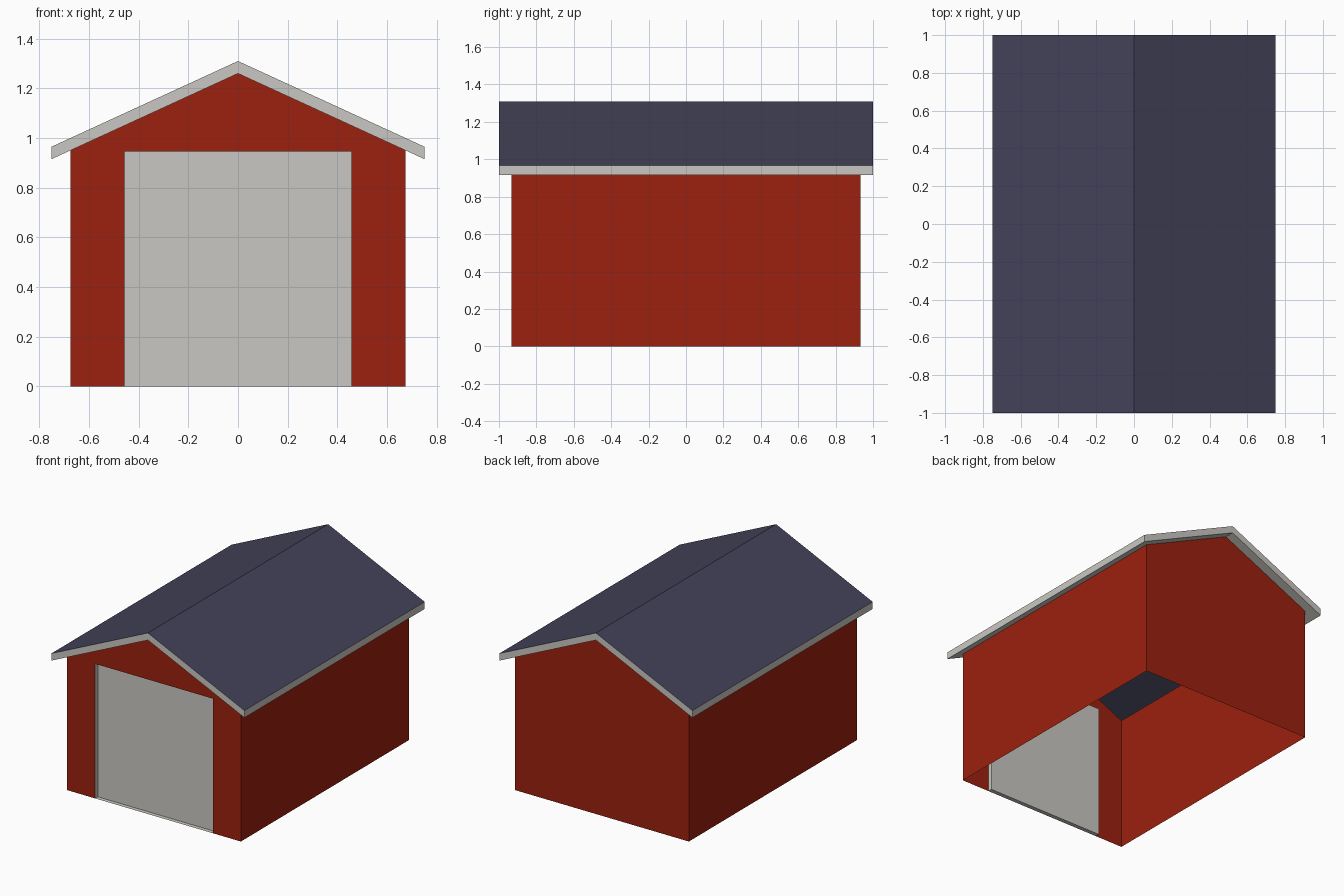
import bpy, bmesh

if "Cube" in bpy.data.objects:
    bpy.data.objects.remove(bpy.data.objects["Cube"])

# Main dimensions
WX, WY, EAVE, RIDGE = 0.675, 0.932, 0.95, 1.26   # walls
RX, RY, THICK = 0.75, 1.0, 0.05                  # roof
SLOPE = (RIDGE - EAVE) / WX
DX, DZ, DEPTH = 0.457, 0.945, 0.03               # door recess


def material(name, rgb):
    m = bpy.data.materials.new(name)
    m.diffuse_color = (*rgb, 1.0)
    m.use_nodes = True
    m.node_tree.nodes["Principled BSDF"].inputs["Base Color"].default_value = m.diffuse_color
    return m


red = material("barn_red", (0.332, 0.015, 0.0044))
grey = material("light_grey", (0.584, 0.575, 0.539))
navy = material("slate_navy", (0.056, 0.055, 0.100))


def build(name, polys, mat):
    """Mesh object from polygons wound counter-clockwise seen from outside."""
    bm = bmesh.new()
    for p in polys:
        bm.faces.new([bm.verts.new(v) for v in p])
    bmesh.ops.remove_doubles(bm, verts=bm.verts[:], dist=0.0005)
    me = bpy.data.meshes.new(name)
    bm.to_mesh(me)
    bm.free()
    me.materials.append(mat)
    ob = bpy.data.objects.new(name, me)
    bpy.context.collection.objects.link(ob)
    return ob


def mirrored(polys):
    """The polygons plus their mirror image across x = 0."""
    return polys + [[(-x, y, z) for x, y, z in reversed(p)] for p in polys]


def under(x):
    return RIDGE - SLOPE * abs(x)


def over(x):
    return under(x) + THICK


# Walls: open shell with the door opening in the front gable
front = [(-WX, 0), (-DX, 0), (-DX, DZ), (DX, DZ), (DX, 0), (WX, 0),
         (WX, EAVE), (0, RIDGE), (-WX, EAVE)]
back = [(WX, 0), (-WX, 0), (-WX, EAVE), (0, RIDGE), (WX, EAVE)]
side = [(WX, -WY, 0), (WX, WY, 0), (WX, WY, EAVE), (WX, -WY, EAVE)]
build("walls", [[(x, -WY, z) for x, z in front],
                [(x, WY, z) for x, z in back]] + mirrored([side]), red)

# Door: recessed panel with reveals and sill
a, b = -WY, -WY + DEPTH
build("door", [
    [(-DX, b, 0), (DX, b, 0), (DX, b, DZ), (-DX, b, DZ)],
    [(-DX, a, 0), (DX, a, 0), (DX, b, 0), (-DX, b, 0)],
    [(-DX, b, DZ), (DX, b, DZ), (DX, a, DZ), (-DX, a, DZ)],
] + mirrored([[(DX, b, 0), (DX, a, 0), (DX, a, DZ), (DX, b, DZ)]]), grey)

# Roof covering: two slopes
build("roof_covering", mirrored([
    [(0, -RY, over(0)), (RX, -RY, over(RX)), (RX, RY, over(RX)), (0, RY, over(0))]]), navy)

# Roof trim: eave boards, gable boards and the soffit around the walls
trim = [
    [(RX, -RY, under(RX)), (RX, RY, under(RX)), (RX, RY, over(RX)), (RX, -RY, over(RX))],
    [(0, -RY, under(0)), (RX, -RY, under(RX)), (RX, -RY, over(RX)), (0, -RY, over(0))],
    [(0, RY, over(0)), (RX, RY, over(RX)), (RX, RY, under(RX)), (0, RY, under(0))],
]
for x0, x1, y0, y1 in ((WX, RX, -RY, RY), (0, WX, -RY, -WY), (0, WX, WY, RY)):
    trim.append([(x0, y1, under(x0)), (x1, y1, under(x1)),
                 (x1, y0, under(x1)), (x0, y0, under(x0))])
build("roof_trim", mirrored(trim), grey)
